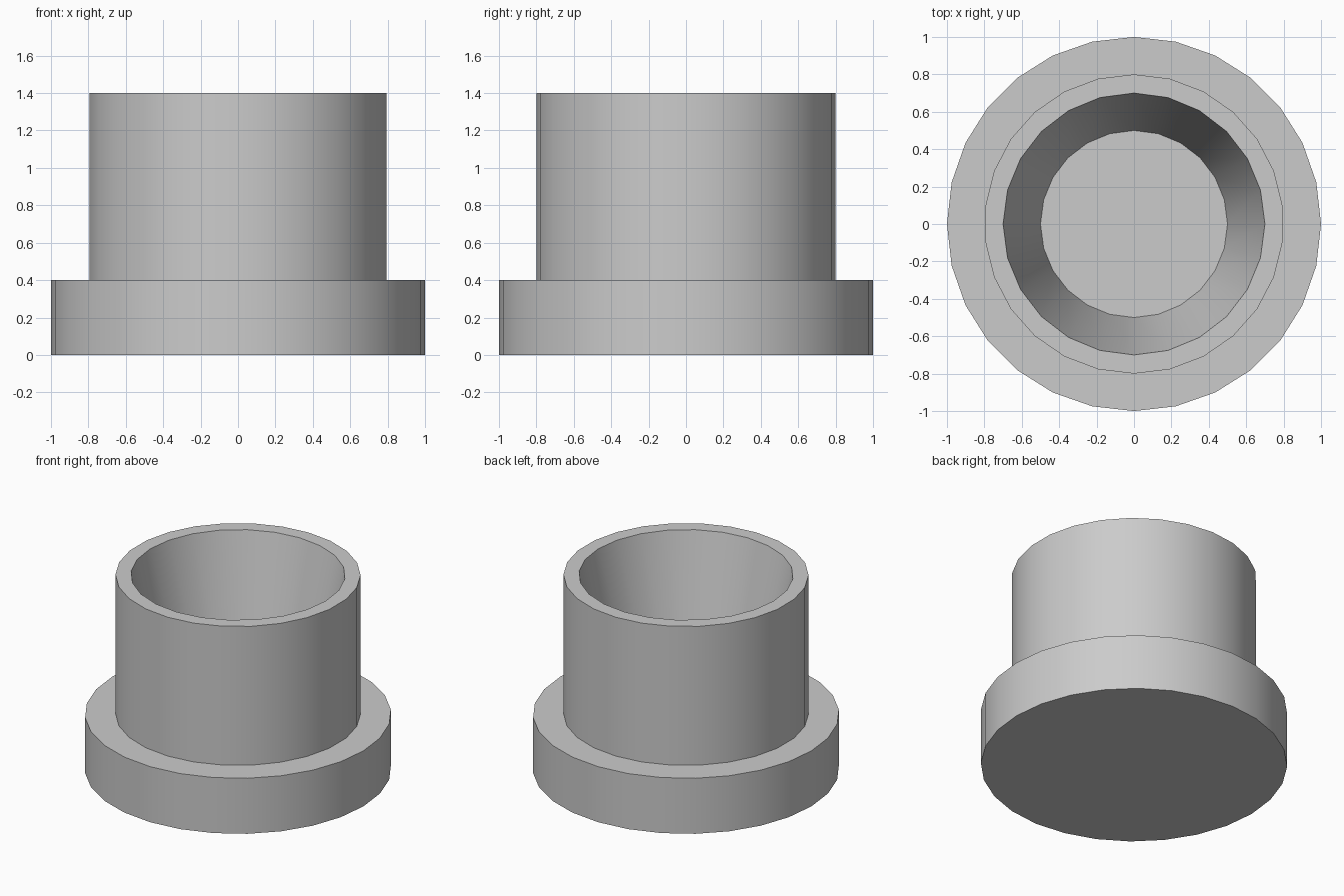
import bpy
import math

cube = bpy.data.objects.get("Cube")
if cube:
    bpy.data.objects.remove(cube, do_unlink=True)

# Single plain grey
GREY = (0.6, 0.6, 0.6, 1.0)
grey = bpy.data.materials.new("plain_grey")
grey.use_nodes = True
grey.diffuse_color = GREY
grey.node_tree.nodes["Principled BSDF"].inputs["Base Color"].default_value = GREY


def frustum(name, sides, r_low, r_high, z_low, z_high, turn=0.0):
    """Capped round part with a vertex on the x axis."""
    bpy.ops.mesh.primitive_cone_add(
        vertices=sides, radius1=r_low, radius2=r_high, depth=z_high - z_low,
        location=(0, 0, (z_low + z_high) / 2), rotation=(0, 0, turn))
    obj = bpy.context.object
    obj.name = name
    obj.data.materials.append(grey)
    return obj


def smooth(obj):
    bpy.ops.object.select_all(action="DESELECT")
    obj.select_set(True)
    bpy.context.view_layer.objects.active = obj
    bpy.ops.object.shade_smooth_by_angle(angle=math.radians(30))


FLANGE_TOP, RIM = 0.4, 1.4

# Wide base disc, whose top is also the floor of the bore
flange = frustum("base_flange", 28, 1.0, 1.0, 0.0, FLANGE_TOP)

# Upright collar
collar = frustum("collar", 26, 0.8, 0.8, FLANGE_TOP, RIM, math.pi / 2 + math.pi / 26)

# Tapered bore: the cutter runs past both ends on the same slope
extra, slope = 0.1, 0.2
bore = frustum("bore_cutter", 24, 0.5 - slope * extra, 0.7 + slope * extra,
               FLANGE_TOP - extra, RIM + extra)
cut = collar.modifiers.new("bore", "BOOLEAN")
cut.operation = "DIFFERENCE"
cut.solver = "EXACT"
cut.object = bore
bpy.context.view_layer.objects.active = collar
bpy.ops.object.modifier_apply(modifier=cut.name)
bpy.data.objects.remove(bore, do_unlink=True)

for part in (flange, collar):
    smooth(part)
